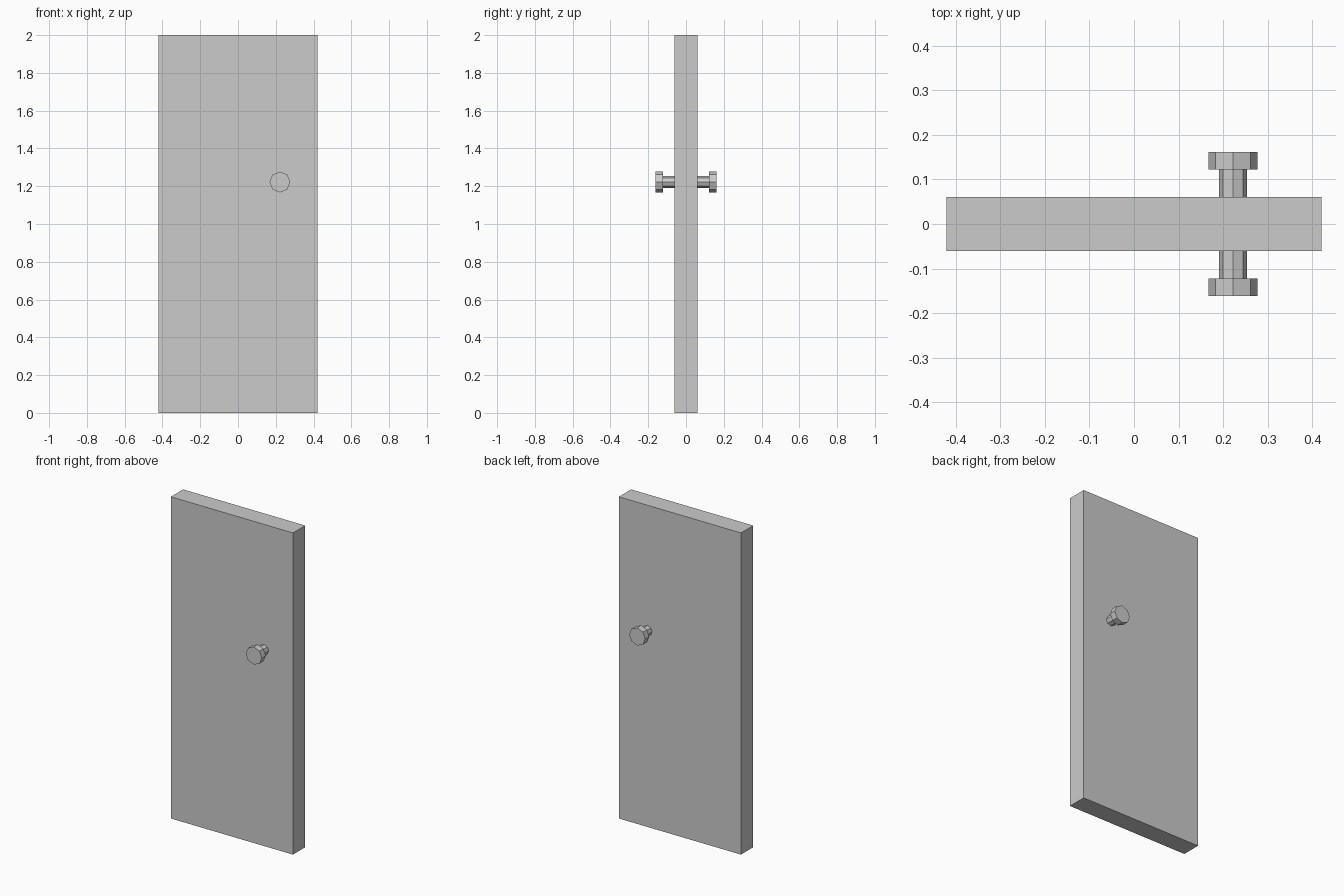
import bpy
from math import pi

cube = bpy.data.objects.get("Cube")
if cube:
    bpy.data.objects.remove(cube, do_unlink=True)

grey = bpy.data.materials.new("light grey")
grey.use_nodes = True
colour = (0.6, 0.6, 0.6, 1)
grey.diffuse_color = colour
grey.node_tree.nodes["Principled BSDF"].inputs["Base Color"].default_value = colour

KNOB_X, KNOB_Z = 0.222, 1.222


def finish(name):
    obj = bpy.context.object
    obj.name = name
    obj.data.materials.append(grey)
    return obj


def octagon_rod(name, radius, y_start, y_end):
    """Eight-sided rod along y with corners on the x and z axes."""
    bpy.ops.mesh.primitive_cylinder_add(
        vertices=8, radius=radius, depth=abs(y_end - y_start),
        location=(KNOB_X, (y_start + y_end) / 2, KNOB_Z),
        rotation=(pi / 2, 0, 0))
    return finish(name)


# Door slab
bpy.ops.mesh.primitive_cube_add(size=1, location=(0, 0, 1))
slab = finish("door_slab")
slab.scale = (0.84, 0.12, 2)

# Stem and knob on each face
for side, sign in (("front", -1), ("back", 1)):
    octagon_rod(side + "_knob_stem", 0.031, sign * 0.06, sign * 0.123)
    octagon_rod(side + "_knob", 0.055, sign * 0.122, sign * 0.162)
